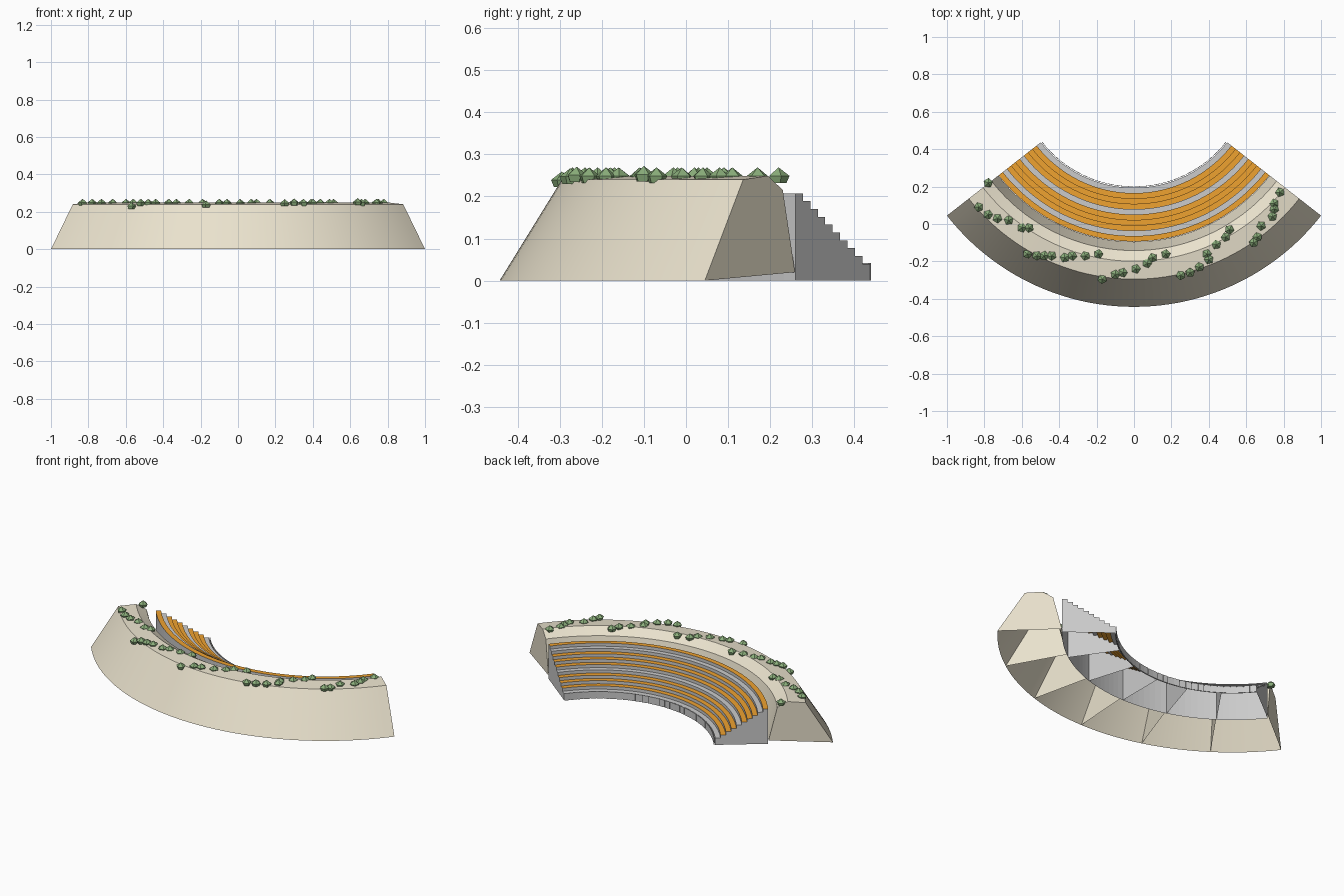
import bpy, bmesh, math, random
from mathutils import Vector

if "Cube" in bpy.data.objects:
    bpy.data.objects.remove(bpy.data.objects["Cube"])

random.seed(4)
CY = 0.826                     # centre of the arcs lies behind the stand
HALF = math.radians(52.0)      # half the opening angle
SEG, BLOCKS = 48, 6            # arc steps, and hollow blocks along the arc


def material(name, rgb):
    m = bpy.data.materials.new(name)
    m.diffuse_color = (*rgb, 1)
    m.use_nodes = True
    m.node_tree.nodes["Principled BSDF"].inputs["Base Color"].default_value = m.diffuse_color
    return m


grey = material("concrete", (0.57, 0.57, 0.58))
orange = material("orange_seating", (0.86, 0.36, 0.03))
earth = material("earth", (0.82, 0.76, 0.61))
green = material("foliage", (0.26, 0.43, 0.2))


def polar(r, a, z):
    return Vector((r * math.sin(a), CY - r * math.cos(a), z))


def finish(bm, name, mats):
    me = bpy.data.meshes.new(name)
    bm.to_mesh(me)
    bm.free()
    for m in mats:
        me.materials.append(m)
    ob = bpy.data.objects.new(name, me)
    bpy.context.collection.objects.link(ob)
    return ob


def sweep(name, profile, mats, face_mat=lambda i: 0):
    """Sweep a (radius, z) profile along the arc: open below, a wall per block."""
    bm = bmesh.new()
    rings = []
    for k in range(SEG + 1):
        a = -HALF + 2 * HALF * k / SEG
        rings.append([bm.verts.new(polar(r, a, z)) for r, z in profile])
    for p, q in zip(rings, rings[1:]):
        for i in range(len(profile) - 1):
            f = bm.faces.new((p[i], q[i], q[i + 1], p[i + 1]))
            f.material_index = face_mat(i)
    bmesh.ops.recalc_face_normals(bm, faces=bm.faces)
    top = max(bm.faces, key=lambda f: f.calc_center_median().z)
    if top.normal.z < 0:
        bmesh.ops.reverse_faces(bm, faces=bm.faces)
    # end walls and dividing walls between the hollow blocks
    for k in range(0, SEG + 1, SEG // BLOCKS):
        wall = [bm.verts.new(v.co) for v in rings[k]]
        f = bm.faces.new(wall)
        f.normal_update()
        if (f.normal.x > 0) != (k >= SEG // 2):
            f.normal_flip()
    return finish(bm, name, mats)


# Stepped stand: ten treads, most of them orange seating rows
R0, R1, ROWS = 0.632, 0.919, 10
pitch = (R1 - R0) / ROWS
colours = "gooogooogo"
stair = [(R0, 0.0)]
for i in range(ROWS):
    z = 0.04 + i * 0.0186
    stair += [(R0 + i * pitch, z), (R0 + (i + 1) * pitch, z)]
stair.append((R1, 0.0))
sweep("seating_stand", stair, [grey, orange],
      lambda i: int(i % 2 == 1 and i < 2 * ROWS and colours[i // 2] == "o"))

# Thin panels just in front of the inner wall
bm = bmesh.new()
PANELS = 32
for k in range(PANELS):
    a0 = -HALF + 2 * HALF * (k + 0.04) / PANELS
    a1 = -HALF + 2 * HALF * (k + 0.96) / PANELS
    lo, hi = [[bm.verts.new(polar(r, a, z)) for r, a in
               ((0.625, a0), (0.625, a1), (0.628, a1), (0.628, a0))]
              for z in (0.0, 0.042)]
    bm.faces.new(lo)
    bm.faces.new(hi)
    for i in range(4):
        j = (i + 1) % 4
        bm.faces.new((lo[i], lo[j], hi[j], hi[i]))
bmesh.ops.recalc_face_normals(bm, faces=bm.faces)
finish(bm, "front_wall_panels", [grey])

# Earth bank wrapped around the back of the stand
bank = [(0.921, 0.02), (0.968, 0.215), (1.025, 0.249), (1.121, 0.24), (1.269, 0.0)]
mound = sweep("earth_bank", bank, [earth])
bpy.context.view_layer.objects.active = mound
mound.select_set(True)
bpy.ops.object.shade_smooth_by_angle(angle=math.radians(10))


def bush_height(r):
    """Level along the crest, following the slope outside it."""
    return 0.251 if r < 1.125 else 0.262 - (r - 1.121) * 1.62


# Bushes in short rows on the crest: plan positions (x, y)
spots = [(-.78, .22), (-.83, .09), (-.78, .05), (-.73, .03), (-.67, .02), (-.60, -.02),
         (-.56, -.02), (-.57, -.16), (-.52, -.17), (-.48, -.17), (-.44, -.17),
         (-.37, -.18), (-.33, -.17), (-.26, -.17), (-.19, -.16), (-.17, -.295),
         (-.10, -.27), (-.06, -.26), (.01, -.24), (.07, -.21), (.10, -.18), (.17, -.16),
         (.25, -.275), (.30, -.26), (.35, -.23), (.40, -.19), (.39, -.16), (.44, -.11),
         (.49, -.07), (.51, -.03), (.64, -.10), (.66, -.07), (.68, -.01), (.74, .04),
         (.75, .08), (.75, .11), (.78, .17)]
bm = bmesh.new()
for x, y in spots:
    c = Vector((x, y, bush_height(math.hypot(x, y - CY))))
    spin = random.uniform(0, math.tau)
    low, mid = [[bm.verts.new(c + Vector((r * math.cos(spin + math.tau * i / 5),
                                          r * math.sin(spin + math.tau * i / 5), z)))
                 for i in range(5)] for r, z in ((0.019, -0.019), (0.026, -0.002))]
    tip = bm.verts.new(c + Vector((0, 0, 0.018)))
    bm.faces.new(low)
    for i in range(5):
        j = (i + 1) % 5
        bm.faces.new((low[i], low[j], mid[j], mid[i]))
        bm.faces.new((mid[i], mid[j], tip))
bmesh.ops.recalc_face_normals(bm, faces=bm.faces)
finish(bm, "bushes", [green])
